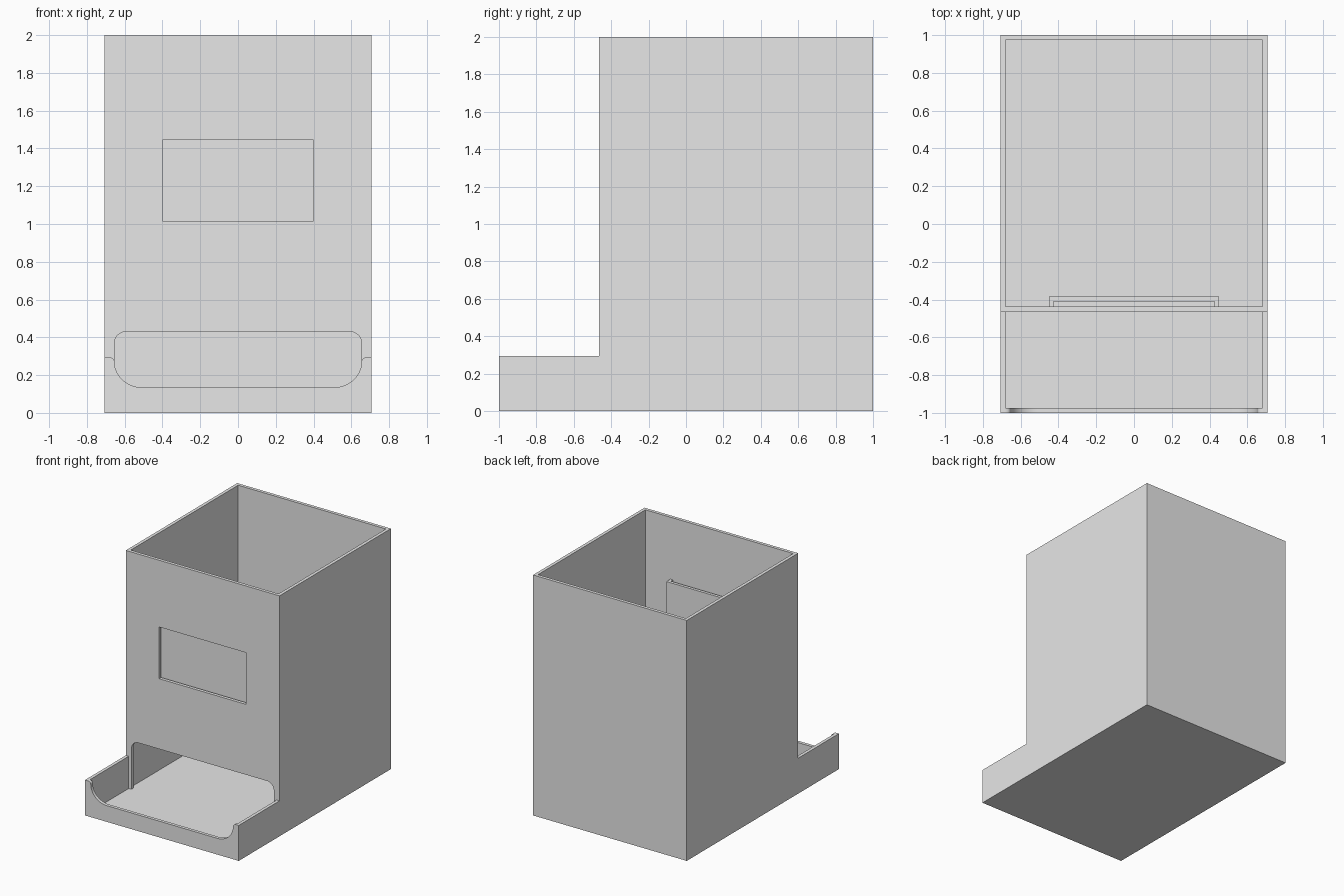
import bpy, bmesh, math
from mathutils import Vector

cube = bpy.data.objects.get("Cube")
if cube:
    bpy.data.objects.remove(cube, do_unlink=True)

grey = bpy.data.materials.new("light_grey_plastic")
grey.use_nodes = True
grey.diffuse_color = (0.8, 0.8, 0.8, 1)
grey.node_tree.nodes["Principled BSDF"].inputs["Base Color"].default_value = (0.8, 0.8, 0.8, 1)

# Overall dimensions
HALF_W, TOP, WALL = 0.707, 2.0, 0.027
IN_W = HALF_W - WALL
FRONT = -0.465              # outer face of the hopper front wall
TRAY_H = 0.295


def prism(name, points, axis, start, end):
    """Extrude a 2D outline along one axis; the outline uses the other two."""
    def place(a, b, t):
        c = [a, b]
        c.insert(axis, t)
        return Vector(c)
    bm = bmesh.new()
    face = bm.faces.new([bm.verts.new(place(a, b, start)) for a, b in points])
    new = bmesh.ops.extrude_face_region(bm, geom=[face])["geom"]
    shift = place(0, 0, end - start)
    bmesh.ops.translate(bm, vec=shift, verts=[v for v in new if isinstance(v, bmesh.types.BMVert)])
    bmesh.ops.recalc_face_normals(bm, faces=bm.faces)
    mesh = bpy.data.meshes.new(name)
    bm.to_mesh(mesh)
    bm.free()
    mesh.materials.append(grey)
    obj = bpy.data.objects.new(name, mesh)
    bpy.context.collection.objects.link(obj)
    return obj


def rect(x0, x1, y0, y1):
    return [(x0, y0), (x1, y0), (x1, y1), (x0, y1)]


def arc(cx, cz, rx, rz, a0, a1, steps=12):
    angles = [math.radians(a0 + (a1 - a0) * i / steps) for i in range(steps + 1)]
    return [(cx + rx * math.cos(a), cz + rz * math.sin(a)) for a in angles]


def mirrored(half):
    """Close a right-hand outline with its mirror image."""
    return half + [(-x, z) for x, z in reversed(half)]


def combine(target, other, operation):
    mod = target.modifiers.new(operation.title(), 'BOOLEAN')
    mod.object, mod.operation, mod.solver = other, operation, 'EXACT'
    bpy.context.view_layer.objects.active = target
    bpy.ops.object.modifier_apply(modifier=mod.name)
    bpy.data.objects.remove(other, do_unlink=True)


# Body: L-shaped side outline, hopper plus low tray
side = [(-1, 0), (1, 0), (1, TOP), (FRONT, TOP), (FRONT, TRAY_H), (-1, TRAY_H)]
body = prism("dispenser_body", side, 0, -HALF_W, HALF_W)

# Hopper and tray cavities
combine(body, prism("hopper_cutter", rect(-IN_W, IN_W, FRONT + WALL, 1 - WALL), 2, WALL, TOP + 0.1), 'DIFFERENCE')
combine(body, prism("tray_cutter", rect(-IN_W, IN_W, -1 + WALL, FRONT), 2, WALL, TRAY_H + 0.05), 'DIFFERENCE')

# Outlet between hopper and tray, rounded at the top
outlet = mirrored([(0.655, WALL)] + arc(0.592, 0.367, 0.063, 0.063, 0, 90))
combine(body, prism("outlet_cutter", outlet, 1, FRONT - 0.02, FRONT + WALL + 0.02), 'DIFFERENCE')

# Scooped front lip with softened shoulders
scoop = mirrored(arc(0.51, 0.275, 0.145, 0.14, -90, 0)
                 + arc(0.685, 0.275, 0.03, 0.02, 180, 90)[1:] + [(0.685, 0.4)])
combine(body, prism("scoop_cutter", scoop, 1, -1.1, -0.999 + WALL), 'DIFFERENCE')

# Label window through the front wall
combine(body, prism("window_cutter", rect(-0.4, 0.4, 1.015, 1.445), 1, FRONT - 0.05, FRONT + WALL + 0.01), 'DIFFERENCE')

# Label holder: open-topped pocket behind the window
inner = FRONT + WALL
pocket = mirrored([(0.45, -0.385), (0.45, inner), (0.427, inner), (0.427, -0.41)])
pocket = pocket[1:] + pocket[:1]
prism("label_holder", pocket, 2, 0.965, 1.485)
prism("label_holder_base", rect(-0.427, 0.427, inner, -0.41), 2, 0.965, 0.99)

# Smooth the rounded edges only
bpy.ops.object.select_all(action='DESELECT')
body.select_set(True)
bpy.context.view_layer.objects.active = body
bpy.ops.object.shade_smooth_by_angle(angle=math.radians(30))
